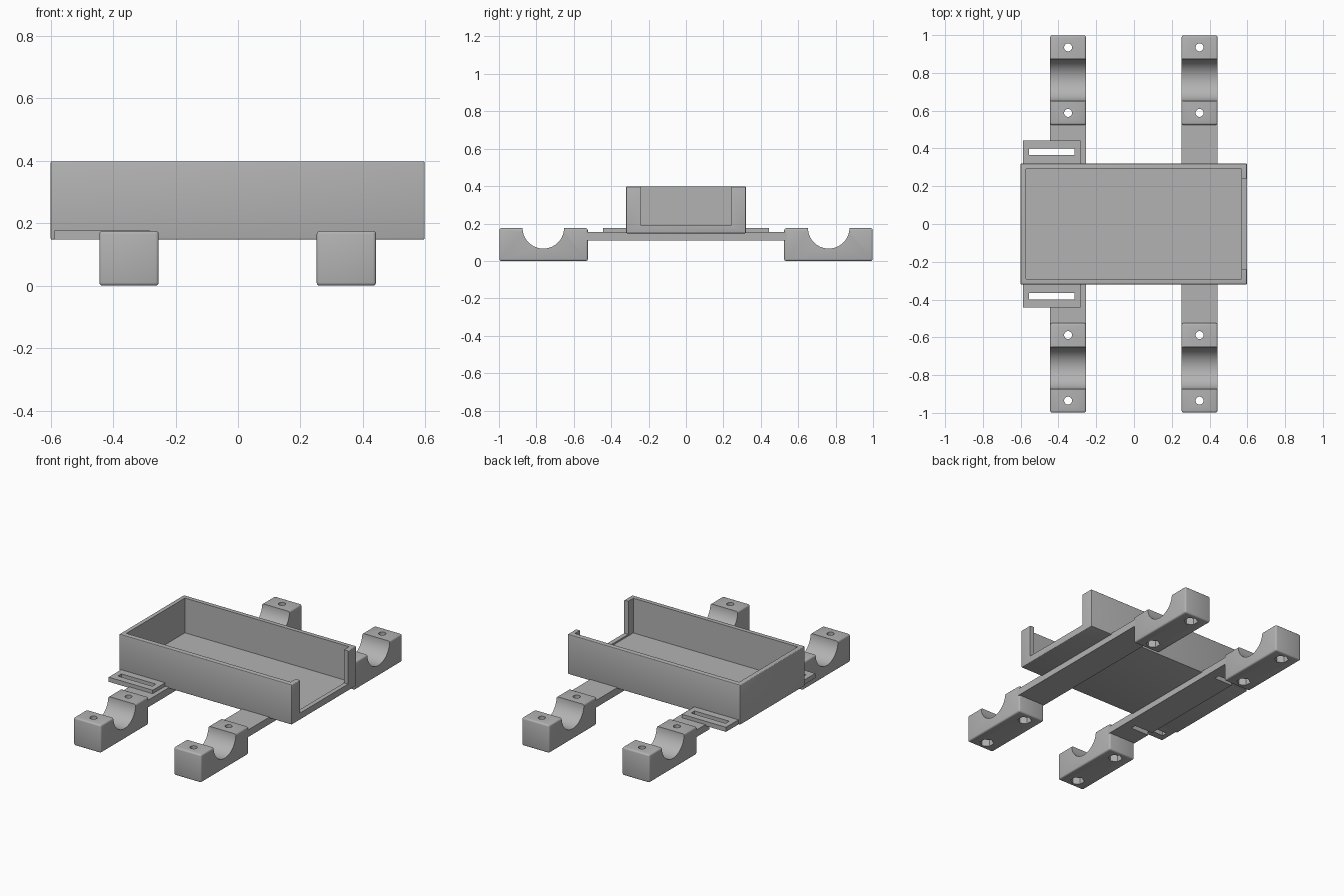
import bpy, math
from mathutils import Matrix

cube = bpy.data.objects.get("Cube")
if cube:
    bpy.data.objects.remove(cube)

grey = bpy.data.materials.new("plain grey")
grey.use_nodes = True
grey.diffuse_color = (0.45, 0.45, 0.45, 1)
grey.node_tree.nodes["Principled BSDF"].inputs["Base Color"].default_value = (0.45, 0.45, 0.45, 1)


def box(name, x0, x1, y0, y1, z0, z1, bevel=0):
    bpy.ops.mesh.primitive_cube_add(size=1)
    ob = bpy.context.object
    ob.name = name
    centre = ((x0 + x1) / 2, (y0 + y1) / 2, (z0 + z1) / 2)
    ob.data.transform(Matrix.Translation(centre) @ Matrix.Diagonal((x1 - x0, y1 - y0, z1 - z0, 1)))
    ob.data.materials.append(grey)
    if bevel:
        mod = ob.modifiers.new("rounded edges", "BEVEL")
        mod.width = bevel
        mod.segments = 3
        bpy.ops.object.modifier_apply(modifier=mod.name)
    return ob


def cylinder(name, radius, depth, centre, sides, along_x=False):
    rotation = (0, math.pi / 2, 0) if along_x else (0, 0, 0)
    bpy.ops.mesh.primitive_cylinder_add(vertices=sides, radius=radius, depth=depth,
                                        location=centre, rotation=rotation)
    ob = bpy.context.object
    ob.name = name
    ob.data.materials.append(grey)
    return ob


def cut(ob, *cutters):
    bpy.ops.object.select_all(action="DESELECT")
    bpy.context.view_layer.objects.active = ob
    ob.select_set(True)
    for cutter in cutters:
        mod = ob.modifiers.new("cut", "BOOLEAN")
        mod.operation = "DIFFERENCE"
        mod.solver = "EXACT"
        mod.object = cutter
        bpy.ops.object.modifier_apply(modifier=mod.name)
        bpy.data.objects.remove(cutter)
    bpy.ops.object.shade_smooth_by_angle(angle=math.radians(35))


# open tray with a notched end wall
tray = box("tray", -0.6, 0.597, -0.32, 0.32, 0.148, 0.398, 0.004)
cut(tray,
    box("tray_hollow", -0.572, 0.569, -0.29, 0.29, 0.18, 0.5),
    box("end_notch", 0.5, 0.7, -0.24, 0.24, 0.19, 0.5))


def slot_cutter(side):
    y0, y1 = sorted((side * 0.365, side * 0.4))
    return box("slot_cutter", -0.555, -0.315, y0, y1, 0.05, 0.3)


# two cross bars under the tray
for label, x in (("right", -0.349), ("left", 0.347)):
    bar = box(label + "_cross_bar", x - 0.095, x + 0.095, -0.54, 0.54, 0.11, 0.155)
    if x < 0:
        cut(bar, slot_cutter(1), slot_cutter(-1))

    # clamp block at each end, with a round saddle, bolt holes and nut pockets
    for end, side in (("front", -1), ("back", 1)):
        y0, y1 = sorted((side * 0.525, side * 0.998))
        block = box(f"{end}_{label}_clamp", x - 0.095, x + 0.095, y0, y1, 0, 0.175, 0.01)
        cutters = [cylinder("saddle", 0.111, 0.4, (x, side * 0.763, 0.177), 64, True)]
        for y in (0.588, 0.935):
            cutters.append(cylinder("bolt_hole", 0.021, 0.6, (x, side * y, 0.1), 24))
            cutters.append(cylinder("nut_pocket", 0.042, 0.1, (x, side * y, 0), 6))
        cut(block, *cutters)

# slotted strap tabs beside the tray
for end, side in (("front", -1), ("back", 1)):
    y0, y1 = sorted((side * 0.315, side * 0.443))
    tab = box(end + "_strap_tab", -0.588, -0.282, y0, y1, 0.148, 0.177)
    cut(tab, slot_cutter(side))
